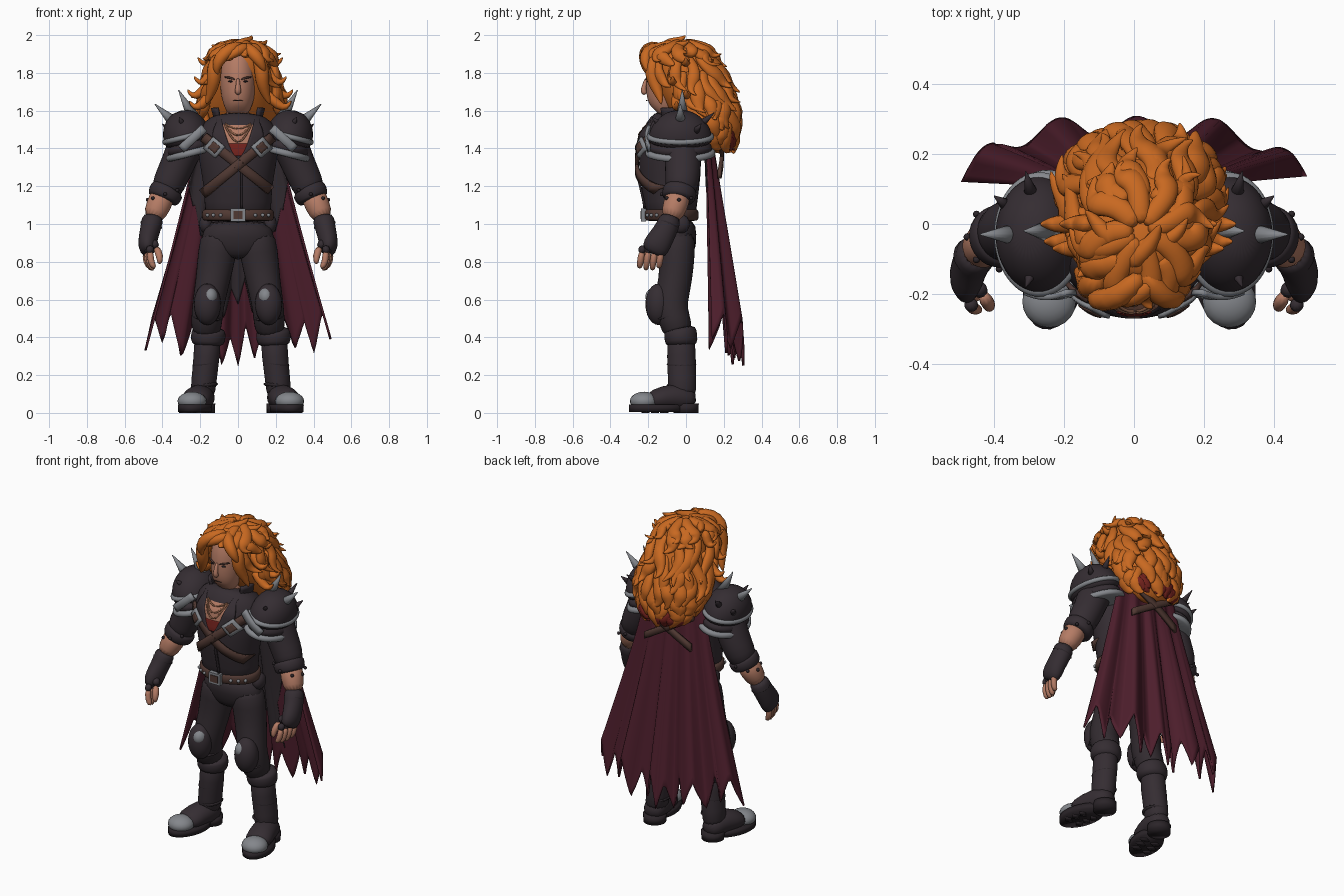
import bpy, bmesh, math, random
from math import sin, cos, pi, sqrt
from mathutils import Vector, Matrix

random.seed(4)
if "Cube" in bpy.data.objects:
    bpy.data.objects.remove(bpy.data.objects["Cube"])


def material(name, *rgb):
    m = bpy.data.materials.new(name)
    m.use_nodes = True
    m.diffuse_color = (*rgb, 1)
    m.node_tree.nodes["Principled BSDF"].inputs["Base Color"].default_value = (*rgb, 1)
    return m


ORANGE = material("orange hair", .58, .14, .015)
RED = material("dark red", .17, .016, .012)
SKIN = material("skin", .46, .2, .13)
LEATHER = material("dark leather", .035, .026, .032)
CLOTH = material("dark trousers", .032, .024, .029)
MAROON = material("maroon cape", .075, .013, .025)
METAL = material("grey metal", .23, .24, .26)
BROWN = material("brown strap", .08, .04, .032)
BRONZE = material("bronze beads", .25, .11, .06)
BLACK = material("black", .024, .018, .022)


# ---- helpers ----
def finish(name, bm, mat, mirror=False, sub=1, smooth=True, thick=0):
    bmesh.ops.recalc_face_normals(bm, faces=bm.faces)
    me = bpy.data.meshes.new(name)
    bm.to_mesh(me)
    bm.free()
    me.materials.append(mat)
    for p in me.polygons:
        p.use_smooth = smooth
    ob = bpy.data.objects.new(name, me)
    bpy.context.collection.objects.link(ob)
    if thick:
        s = ob.modifiers.new("Thickness", "SOLIDIFY")
        s.thickness, s.offset = thick, 0
    if sub:
        s = ob.modifiers.new("Smooth", "SUBSURF")
        s.levels = s.render_levels = sub
    if mirror:
        ob.modifiers.new("Mirror", "MIRROR").use_mirror_merge = False
    return ob


def tube(bm, path, sides=16, ref=(1, 0, 0)):
    """Loft of ellipses (x, y, z, radius along ref, other radius)."""
    pts, rings = [Vector(p[:3]) for p in path], []
    for i, p in enumerate(path):
        t = (pts[min(i + 1, len(pts) - 1)] - pts[max(i - 1, 0)]).normalized()
        u = Vector(ref) - t * t.dot(Vector(ref))
        u = u.normalized() if u.length > .1 else t.orthogonal().normalized()
        v = t.cross(u)
        rings.append([bm.verts.new(pts[i] + u * p[3] * cos(a) + v * p[-1] * sin(a))
                      for a in (2 * pi * k / sides for k in range(sides))])
    for a, b in zip(rings, rings[1:]):
        for k in range(sides):
            bm.faces.new((a[k], a[k - 1], b[k - 1], b[k]))
    bm.faces.new(rings[0])
    bm.faces.new(rings[-1])


def loft(name, mat, *paths, mirror=False, sides=16, ref=(1, 0, 0), sub=1):
    bm = bmesh.new()
    for p in paths:
        tube(bm, p, sides, ref)
    return finish(name, bm, mat, mirror, sub)


def balls(name, mat, *items):
    bm = bmesh.new()
    for loc, r in items:
        bmesh.ops.create_uvsphere(bm, u_segments=20, v_segments=12, radius=1, matrix=Matrix.LocRotScale(
            Vector(loc), None, Vector(r)))
    return finish(name, bm, mat, True, 0)


def box(name, mat, loc, size):
    bm = bmesh.new()
    bmesh.ops.create_cube(bm, size=1, matrix=Matrix.Translation(loc) @ Matrix.Diagonal((*size, 1)))
    return finish(name, bm, mat, False, 0, False)


def sheet(name, mat, fn, nu, nv, thick=.01, mirror=False):
    bm = bmesh.new()
    g = [[bm.verts.new(fn(i / nu, j / nv)) for i in range(nu + 1)] for j in range(nv + 1)]
    for j in range(nv):
        for i in range(nu):
            bm.faces.new((g[j][i], g[j][i + 1], g[j + 1][i + 1], g[j + 1][i]))
    return finish(name, bm, mat, mirror, 0, True, thick)


def at(table, z):
    """Interpolate (z, half width, centre y, half depth) rows ordered from the top."""
    z = min(max(z, table[-1][0]), table[0][0])
    for a, b in zip(table, table[1:]):
        if z >= b[0]:
            f = (a[0] - z) / (a[0] - b[0])
            return [p + (q - p) * f for p, q in zip(a[1:], b[1:])]


# ---- torso ----
TORSO = [(1.57, .13, -.05, .1), (1.54, .18, -.06, .13), (1.48, .22, -.075, .16), (1.38, .215, -.085, .165),
         (1.25, .19, -.085, .165), (1.12, .172, -.08, .14), (1.0, .188, -.075, .13)]
loft("jacket", LEATHER, [(0, y, z, w, d) for z, w, y, d in TORSO], sides=32)
loft("trouser_hips", CLOTH, [(0, -.06, 1.03, .17, .11), (0, -.05, .93, .2, .11), (0, -.045, .87, .19, .1),
                             (0, -.045, .81, .06, .07)])
sheet("jacket_collar", LEATHER, lambda u, v: Vector((
    (.115 + .02 * v) * sin(4.4 * u - 2.2), -.06 + (.1 + .02 * v) * cos(4.4 * u - 2.2), 1.54 + .075 * v)), 24, 4, .018)


def front(x, z, off=0):
    w, y, d = at(TORSO, z)
    return Vector((x, y - d * sqrt(max(0, 1 - (x / w) ** 2)) - off, z))


def neckline(z):
    return .015 + .075 * max(0, (z - 1.36) / .2) ** .7


def opening(name, mat, z0, z1, off):
    def fn(u, v):
        z = z0 + (z1 - z0) * v
        return front((2 * u - 1) * (neckline(z) + .008), z, off)
    sheet(name, mat, fn, 12, 12)


opening("bare_chest", SKIN, 1.41, 1.57, .006)
opening("red_shirt", RED, 1.36, 1.425, .01)


def lapel(u, v):
    z = 1.34 + .23 * v
    return front(neckline(z) + u * (.025 + .05 * sin(pi * min(1, v * 1.1 + .05))), z, .012)


sheet("lapel", LEATHER, lapel, 6, 12, .016, True)
sheet("jacket_zip", BLACK, lambda u, v: front((u - .5) * .014 + .02, 1.08 + .26 * v, .006), 1, 10)
for n, depth in enumerate((.03, .065, .1)):
    loft("necklace_%d" % n, BRONZE, [(*front(x, 1.535 - depth * cos(x * 21), .013), .006)
                                    for x in (-.07 + .01 * k for k in range(15))], sides=6)


def strap(name, a, b):
    a, b = Vector(a), Vector(b)
    n = Vector((a.y - b.y, b.x - a.x)).normalized() * .05

    def fn(u, v):
        p = a.lerp(b, v) + n * (u - .5)
        return front(p.x, p.y, .014)
    sheet(name, BROWN, fn, 2, 20, .014)


strap("chest_strap_long", (.18, 1.46), (-.185, 1.16))
strap("chest_strap_short", (-.18, 1.46), (.17, 1.18))


def buckle(name, mat, size, off):
    """Square lying on the chest, turned to follow its strap."""
    sheet(name, mat, lambda u, v: front(.125 + size * (.77 * (u - .5) - .64 * (v - .5)),
                                        1.405 + size * (.64 * (u - .5) + .77 * (v - .5)), off), 4, 4, .012, True)


buckle("chest_buckle", METAL, .08, .028)
buckle("chest_buckle_centre", BROWN, .045, .034)

# ---- belt ----
loft("belt", BROWN, [(0, -.077, z, w, w - .047) for z, w in ((1.015, .18), (1.02, .192), (1.075, .192), (1.08, .18))],
     sides=32)
box("belt_buckle", METAL, (0, -.225, 1.047), (.08, .025, .07))
box("belt_buckle_centre", BROWN, (0, -.236, 1.047), (.05, .012, .042))
balls("belt_studs", METAL, *[((.192 * sin(a), -.077 - .145 * cos(a), 1.047), (.01,) * 3) for a in (.5, .75, 1.0)])
balls("belt_pouch", LEATHER, ((.17, -.03, 1.0), (.035, .05, .05)))

# ---- head ----
loft("neck", SKIN, [(0, -.05, 1.52, .075, .075), (0, -.08, 1.64, .065, .07)])
loft("choker", BLACK, [(0, -.068, 1.555, .07, .09), (0, -.075, 1.59, .068, .084)])
loft("head", SKIN, [(0, -.15, 1.585, .04, .055), (0, -.125, 1.61, .07, .088), (0, -.105, 1.67, .09, .11),
                    (0, -.095, 1.75, .097, .12), (0, -.085, 1.83, .098, .12), (0, -.06, 1.92, .075, .1)], sides=20)
loft("nose", SKIN, [(0, -.208, 1.775, .01), (0, -.222, 1.73, .013), (0, -.228, 1.7, .02), (0, -.21, 1.688, .014)],
     sides=8)
balls("eyes", BLACK, ((.038, -.199, 1.755), (.014, .009, .005)))
loft("eyebrows", BROWN, [(.014, -.213, 1.764, .006), (.045, -.207, 1.776, .008), (.075, -.18, 1.778, .004)],
     sides=6, mirror=True)
loft("mouth", BROWN, [(-.03, -.202, 1.652, .003), (0, -.213, 1.656, .005), (.03, -.202, 1.652, .003)], sides=6)

# ---- hair: a core wrapped in wavy locks ----
HAIR = [(1.967, .015, -.02, .015), (1.95, .085, -.02, .095), (1.925, .13, -.03, .15), (1.88, .162, -.03, .18),
        (1.8, .18, .0, .19), (1.7, .195, .045, .19), (1.6, .215, .1, .165), (1.5, .19, .15, .115), (1.37, .11, .18, .06)]
loft("hair_core", ORANGE, [(.02, y, z, .9 * w, .92 * d) for z, w, y, d in HAIR], sides=24)


def lock(bm, phi, z0, length, width):
    path, phase = [], random.uniform(0, 6)
    swing, flick = random.uniform(.1, .2), random.uniform(.3, .7)
    for k in range(9):
        t = k / 8
        z, f = z0 - length * t, phi + swing * (sin(phase + 5 * t) - sin(phase))
        w, y, d = at(HAIR, z)
        grow = .9 + .16 * sin(pi * min(.6, t * .9)) + flick * max(0, t - .65)
        r = width * (.75 + .5 * t) if t < .5 else max(.003, width * 2 * (1 - t) ** .85)
        path.append((.02 + w * grow * sin(f), y - d * grow * cos(f), z + .25 * flick * max(0, t - .75), r, r * .7))
    tube(bm, path, 8, (cos(phi), sin(phi), 0))


# start height, count, length, half-angle left free for the face
ROWS = [(1.966, 9, .12, 0), (1.945, 11, .12, .35), (1.9, 12, .23, .8), (1.81, 13, .25, .9),
        (1.72, 12, .23, 1.1), (1.63, 11, .21, 1.35), (1.54, 10, .18, 1.7)]
bm = bmesh.new()
for z0, count, length, gap in ROWS:
    for k in range(count):
        phi = gap + (2 * pi - 2 * gap) * (k + .5) / count + random.uniform(-.12, .12)
        lock(bm, phi, z0, length * random.uniform(.8, 1.15), random.uniform(.034, .046))
# outward curls at both sides and locks framing the face
for s in (-1, 1):
    for x, y, z in ((.235, -.05, 1.63), (.245, .0, 1.69), (.21, -.07, 1.76), (.19, 0, 1.86)):
        x += .012 + .012 * s
        tube(bm, [(s * .13, y, z + .08, .03), (s * (x - .04), y, z - .01, .034), (s * x, y, z - .015, .02),
                  (s * (x + .025), y, z + .025, .004)], 7, (0, 1, 0))
    tube(bm, [(s * .1, -.15, 1.9, .035), (s * .128, -.185, 1.83, .044), (s * .125, -.175, 1.76, .04),
              (s * .145, -.14, 1.69, .03), (s * .17, -.13, 1.63, .004)], 8)
# swept fringe and crown tufts
for path in ([(.03, -.14, 1.945, .03), (-.04, -.21, 1.93, .042), (-.095, -.22, 1.885, .042), (-.12, -.21, 1.82, .025),
              (-.105, -.2, 1.785, .004)],
             [(.02, -.13, 1.945, .03), (.075, -.21, 1.915, .042), (.12, -.22, 1.86, .036), (.145, -.2, 1.8, .004)],
             [(.06, -.16, 1.94, .03), (.0, -.215, 1.92, .036), (-.05, -.22, 1.885, .024), (-.075, -.215, 1.86, .004)],
             [(-.02, -.12, 1.93, .035), (.03, -.08, 1.96, .032), (.065, -.03, 1.972, .02), (.075, 0, 1.999, .003)],
             [(.06, -.06, 1.92, .035), (.11, -.04, 1.95, .028), (.14, -.01, 1.95, .015), (.155, .02, 1.975, .003)],
             [(-.05, -.06, 1.93, .035), (-.09, -.02, 1.95, .028), (-.12, .02, 1.93, .018), (-.14, .04, 1.95, .003)]):
    tube(bm, path, 8)
finish("hair_locks", bm, ORANGE)
bm = bmesh.new()
for k in range(9):
    lock(bm, pi + (k - 4) * .3, 1.5, .13, .036)
finish("lower_hair_tips", bm, RED)

# ---- arms and hands ----
loft("sleeve", LEATHER, [(.2, -.03, 1.52, .09), (.28, -.02, 1.42, .1), (.325, -.015, 1.3, .09, .097),
                         (.365, -.02, 1.22, .09, .092), (.392, -.035, 1.14, .075)], mirror=True)
loft("rolled_cuff", LEATHER, [(.37, -.03, 1.19, .083), (.376, -.033, 1.18, .095), (.396, -.04, 1.135, .09),
                              (.4, -.042, 1.125, .075)], mirror=True)
balls("cuff_studs", BLACK, *[((.386 + .092 * cos(a), -.037 + .092 * sin(a), 1.158 - .03 * cos(a)), (.01,) * 3)
                             for a in (k * pi / 4 for k in range(8))])
loft("forearm", SKIN, [(.39, -.035, 1.17, .07), (.42, -.055, 1.1, .068), (.455, -.085, 1.02, .056)], mirror=True)
loft("glove", LEATHER, [(.447, -.078, 1.05, .062), (.46, -.095, .99, .056, .06), (.475, -.13, .93, .052, .068),
                        (.482, -.16, .88, .05, .075), (.477, -.18, .84, .03, .06)], mirror=True)
loft("wrist_band", BLACK, [(.455, -.088, 1.01, .065), (.463, -.1, .98, .065)], mirror=True)
tips, stalls = [], []
for k in range(4):
    y, x = -.125 - .034 * k, .488 - .008 * k
    low = .745 + .012 * abs(k - 1.5)
    stalls.append([(x, y, .89, .024), (x + .004, y - .01, .84, .023)])
    tips.append([(x, y - .005, .86, .02), (x, y - .015, .8, .02), (x - .025, y - .02, low, .015)])
stalls.append([(.455, -.17, .91, .028), (.43, -.205, .875, .026)])
tips.append([(.435, -.2, .88, .023), (.412, -.235, .83, .022), (.415, -.24, .785, .013)])
loft("glove_fingers", LEATHER, *stalls, mirror=True, sides=8)
loft("fingers", SKIN, *tips, mirror=True, sides=8)

# ---- shoulder armour ----
AXIS, HUB = Vector((.25, 0, .97)), Vector((.265, -.03, 1.44))


def dome(name, mat, rows):
    loft(name, mat, [(*(HUB + AXIS * t), d, w) for t, d, w in rows], ref=(0, 1, 0), sides=28, mirror=True)


dome("shoulder_plate", LEATHER, [(-.03, .17, .12), (.02, .172, .128), (.08, .155, .12), (.13, .11, .09),
                                 (.165, .05, .04)])
dome("shoulder_lower_plate", LEATHER, [(-.075, .18, .135), (-.02, .17, .125), (.01, .13, .1)])
dome("shoulder_lower_rim", METAL, [(-.085, .17, .125), (-.083, .188, .142), (-.05, .187, .141), (-.046, .17, .125)])
dome("shoulder_rim", METAL, [(.008, .165, .12), (.01, .181, .136), (.036, .18, .135), (.04, .16, .12)])
sheet("shoulder_front_plate", METAL, lambda u, v: Vector((.165 + .12 * v + .03 * u, -.195 - .015 * sin(pi * v),
                                                         1.49 - .11 * v + .035 * u)), 2, 8, .016, True)
spikes = [((.33, -.03, 1.53), (.44, -.03, 1.635), .036), ((.24, -.02, 1.57), (.315, -.02, 1.71), .034)]
studs = [((.29, -.13, 1.52), (.31, -.18, 1.565), .024), ((.29, .07, 1.52), (.31, .15, 1.59), .026),
         ((.36, .05, 1.49), (.4, .08, 1.53), .022)]
for name, mat, cones in (("shoulder_spikes", METAL, spikes), ("shoulder_studs", LEATHER, studs)):
    loft(name, mat, *[[(*a, r), (*b, .002)] for a, b, r in cones], mirror=True, sides=12, sub=0)

# ---- legs and boots ----
loft("trouser_leg", CLOTH, [(.092, -.05, .97, .1, .105), (.11, -.045, .85, .105, .095), (.133, -.055, .7, .092, .09),
                            (.157, -.085, .58, .086, .092), (.165, -.065, .5, .084, .087), (.17, -.03, .4, .08, .08)],
     mirror=True)
balls("knee_pad", LEATHER, ((.162, -.145, .575), (.072, .07, .11)))
balls("knee_plate", METAL, ((.147, -.165, .615), (.04, .05, .048)))
loft("knee_strap", BLACK, [(.162, -.078, .495, .089, .097), (.16, -.083, .52, .09, .1)], mirror=True)
boots = [
    loft("boot_cuff", LEATHER, [(.17, -.035, .45, .08), (.171, -.03, .43, .094, .09), (.174, -.025, .38, .094, .09),
                                (.175, -.025, .35, .078)], mirror=True),
    loft("boot_shaft", LEATHER, [(.175, -.025, .42, .076), (.18, -.025, .3, .07, .078), (.195, -.02, .18, .068, .076),
                                 (.205, -.02, .06, .068, .08)], mirror=True),
    loft("boot_straps", BLACK, *[[(.187, -.024, z, .075, .085), (.19, -.024, z + .035, .075, .085)]
                                 for z in (.13, .24)], mirror=True),
    loft("boot_foot", LEATHER, [(.198, .055, .06, .052, .045), (.205, -.02, .085, .075, .075),
                                (.23, -.12, .08, .08, .068), (.255, -.21, .06, .082, .045)], mirror=True),
    balls("toe_cap", METAL, ((.258, -.222, .062), (.077, .075, .05)))]
OUT = (.97, .23, 0)
boots.append(loft("boot_sole", BLACK, [(.243, -.16, .006, .085, .145), (.243, -.16, .045, .087, .145)], mirror=True,
                  ref=OUT, sides=24, sub=0))
boots.append(loft("boot_heel", BLACK, [(.203, .0, 0, .066, .066), (.203, .0, .05, .068, .068)], mirror=True, ref=OUT,
                  sides=20, sub=0))
boots.append(loft("sole_treads", BLACK, *[[(.243 + s * .04 + k * .012, -.165 - k * .05, z, .032, .022)
                                           for z in (0, .012)] for s in (-1, 1) for k in (-1, 0, 1)],
                  mirror=True, sides=4, ref=OUT, sub=0))
# the stance leans slightly to the left
for ob in boots:
    ob.location.x = .015


# ---- torn cape ----
def cape(u, v):
    u = 2 * u - 1
    jag = abs((u * 5 + .5 + .12 * sin(u * 2 * pi)) % 1 - .5) * 2
    hem = .25 + .11 * abs(u) + .18 * jag + .03 * sin(u * 14)
    y = .125 + v * (.15 - .15 * u ** 4) + .03 * v ** .7 * sin(u * 14 + 1.3) - .02 * (1 - v) * u * u
    return Vector((u * (.2 + .29 * v ** 1.1), y, 1.5 + (hem - 1.5) * v))


def lining(u, v):
    """Dark inner face, full width at the top and narrowing to the middle."""
    across = (u - .5) * (.98 - .62 * min(1, max(0, v * 2.6 - .8)))
    return cape(.5 + across, .02 + (.72 + .12 * abs(2 * u - 1)) * v) - Vector((0, .011, 0))


sheet("cape", MAROON, cape, 100, 24, .012)
sheet("cape_lining", CLOTH, lining, 60, 24, .006)
for s in (-1, 1):
    sheet("back_strap_%s" % ("left" if s > 0 else "right"), BROWN, lambda u, v: Vector(
        (s * (.18 - .34 * v), .178 + .012 * sin(pi * v), 1.44 - .2 * v + .045 * u)), 2, 12, .02)
